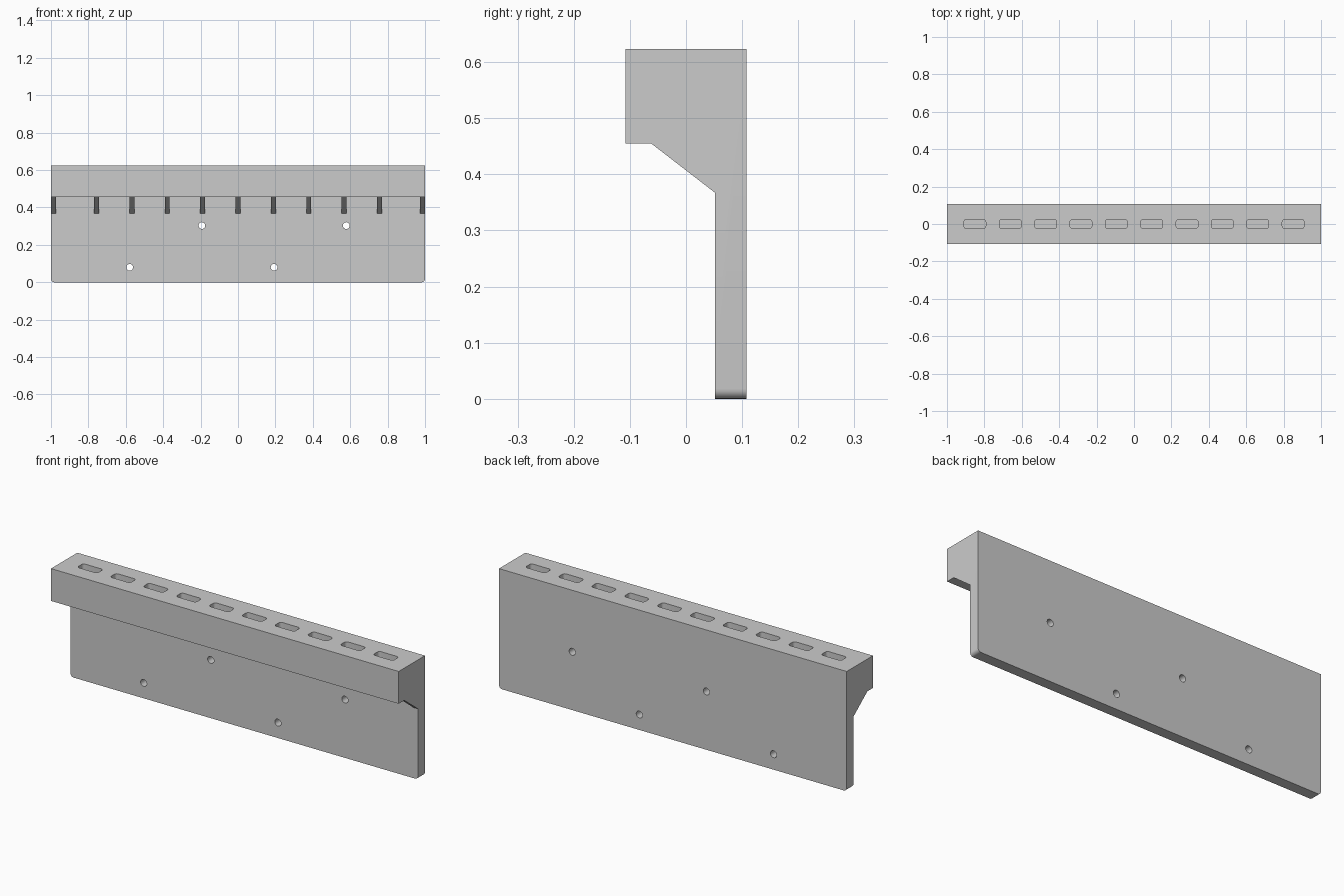
import bpy, bmesh, math
from mathutils import Vector

if "Cube" in bpy.data.objects:
    bpy.data.objects.remove(bpy.data.objects["Cube"])

PITCH = 0.189


def prism(name, pts, direction):
    """Extrude a planar outline of 3D points along a direction."""
    bm = bmesh.new()
    face = bm.faces.new([bm.verts.new(p) for p in pts])
    ext = bmesh.ops.extrude_face_region(bm, geom=[face])
    moved = [v for v in ext["geom"] if isinstance(v, bmesh.types.BMVert)]
    bmesh.ops.translate(bm, verts=moved, vec=Vector(direction))
    bmesh.ops.recalc_face_normals(bm, faces=bm.faces)
    mesh = bpy.data.meshes.new(name)
    bm.to_mesh(mesh)
    bm.free()
    ob = bpy.data.objects.new(name, mesh)
    bpy.context.collection.objects.link(ob)
    return ob


def rounded_rect(cx, cy, w, h, r, n=5):
    pts = []
    for i, (sx, sy) in enumerate([(1, 1), (-1, 1), (-1, -1), (1, -1)]):
        for k in range(n + 1):
            a = math.radians(90 * (i + k / n))
            pts.append((cx + sx * (w / 2 - r) + r * math.cos(a),
                        cy + sy * (h / 2 - r) + r * math.sin(a)))
    return pts


def combine(target, other, operation):
    mod = target.modifiers.new(operation.title(), 'BOOLEAN')
    mod.operation = operation
    mod.solver = 'EXACT'
    mod.object = other
    bpy.context.view_layer.objects.active = target
    bpy.ops.object.modifier_apply(modifier=mod.name)
    bpy.data.objects.remove(other)


# Main body: thick top rail and thin back plate in one profile
profile = [(-0.108, 0.623), (-0.108, 0.455), (0.052, 0.455),
           (0.052, 0), (0.108, 0), (0.108, 0.623)]
body = prism("slotted_rail_plate", [(-1, y, z) for y, z in profile], (2, 0, 0))

# Rounded lower corners of the plate
bm = bmesh.new()
bm.from_mesh(body.data)
corners = [e for e in bm.edges
           if all(v.co.z < 1e-4 for v in e.verts)
           and abs(e.verts[0].co.x - e.verts[1].co.x) < 1e-4]
bmesh.ops.bevel(bm, geom=corners, offset=0.018, segments=6, profile=0.5,
                affect='EDGES')
bm.to_mesh(body.data)
bm.free()

# Sloped gussets under the rail, the outer two flush with the ends
gusset = [(-0.062, 0.455), (-0.062, 0.475), (0.075, 0.475),
          (0.075, 0.367), (0.052, 0.367)]
rib_w = 0.026
for x in [k * PITCH for k in range(-4, 5)] + [-1 + rib_w / 2, 1 - rib_w / 2]:
    rib = prism("gusset", [(x - rib_w / 2, y, z) for y, z in gusset], (rib_w, 0, 0))
    combine(body, rib, 'UNION')

# Blind rounded slots along the top
for k in range(10):
    outline = rounded_rect((k - 4.5) * PITCH, 0, 0.116, 0.05, 0.014)
    cutter = prism("slot_cutter", [(x, y, 0.523) for x, y in outline], (0, 0, 0.2))
    combine(body, cutter, 'DIFFERENCE')

# Staggered mounting holes through the plate
for cx, cz in [(-0.193, 0.303), (0.579, 0.303), (-0.579, 0.08), (0.193, 0.08)]:
    ring = [(cx + 0.018 * math.cos(math.tau * i / 24), -0.0 + 0.03,
             cz + 0.018 * math.sin(math.tau * i / 24)) for i in range(24)]
    combine(body, prism("hole_cutter", ring, (0, 0.1, 0)), 'DIFFERENCE')

body.select_set(True)
bpy.context.view_layer.objects.active = body
bpy.ops.object.shade_smooth_by_angle(angle=math.radians(30))
